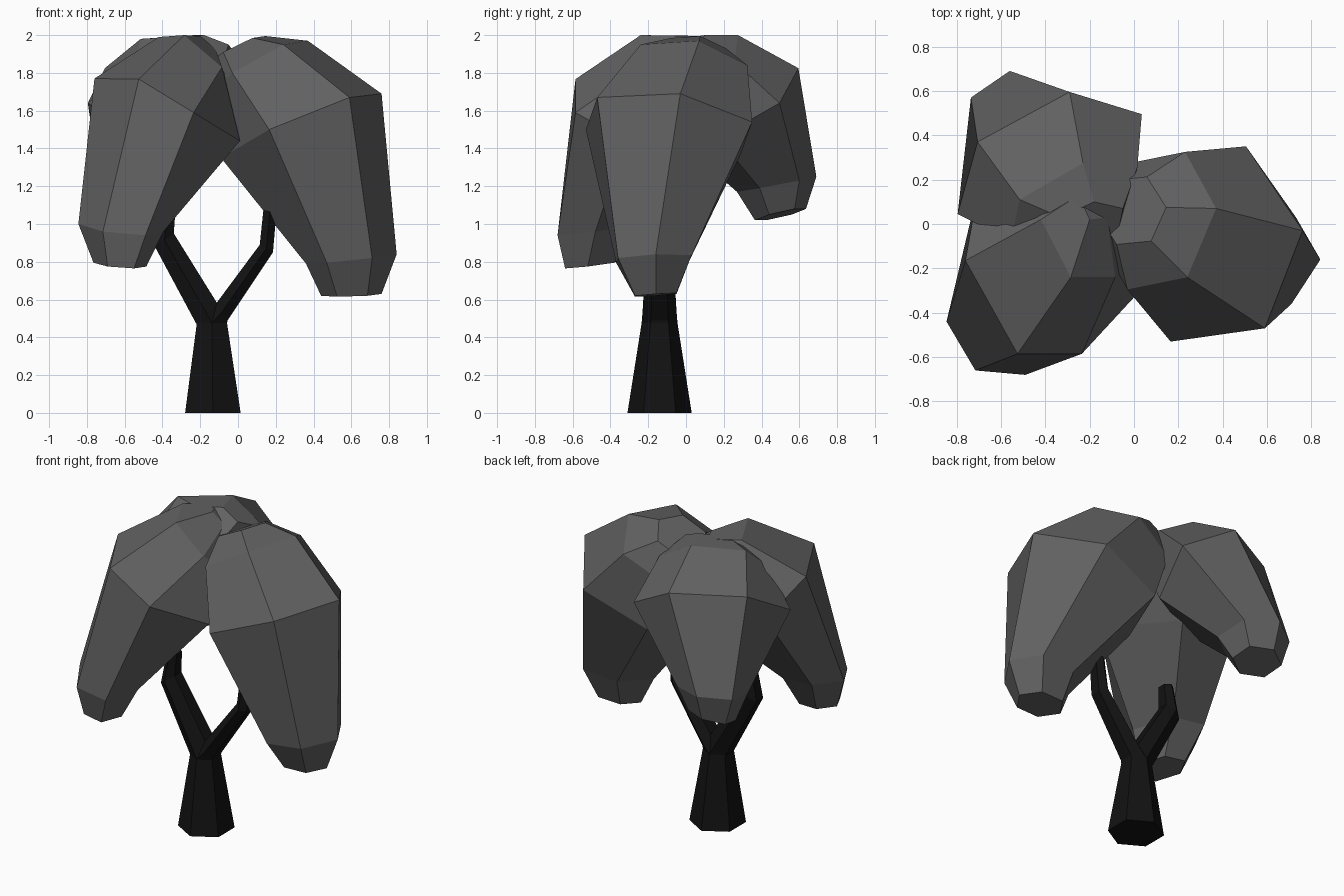
import bpy, bmesh
from math import cos, sin, pi
from mathutils import Vector

if "Cube" in bpy.data.objects:
    bpy.data.objects.remove(bpy.data.objects["Cube"])


def material(name, g):
    m = bpy.data.materials.new(name)
    m.diffuse_color = (g, g, g, 1)
    m.use_nodes = True
    m.node_tree.nodes["Principled BSDF"].inputs["Base Color"].default_value = m.diffuse_color
    return m


FOLIAGE = material("foliage_grey", 0.12)
BARK = material("bark_dark", 0.006)


def loft(name, rings, mat):
    """Skin a stack of equal-length point rings and cap both ends."""
    bm = bmesh.new()
    loops = [[bm.verts.new(p) for p in ring] for ring in rings]
    n = len(loops[0])
    for lo, hi in zip(loops, loops[1:]):
        for i in range(n):
            j = (i + 1) % n
            bm.faces.new((lo[i], lo[j], hi[j], hi[i]))
    bm.faces.new(loops[0][::-1])
    bm.faces.new(loops[-1])
    bmesh.ops.recalc_face_normals(bm, faces=bm.faces[:])
    mesh = bpy.data.meshes.new(name)
    bm.to_mesh(mesh)
    bm.free()
    mesh.materials.append(mat)
    ob = bpy.data.objects.new(name, mesh)
    bpy.context.collection.objects.link(ob)
    return ob


def skew_hexagon(c, a, b):
    """Hexagon from its centre and two neighbouring corner offsets."""
    c, a, b = Vector(c), Vector(a), Vector(b)
    return [c + d for d in (a, b, b - a, -a, -b, a - b)]


def stem_hexagon(x, z, rx, ry, dz=0.0):
    """Hexagon across a stem, corners on the y axis, sloped by dz along x."""
    pts = []
    for k in range(6):
        t = pi / 2 + k * pi / 3
        u = cos(t) / cos(pi / 6)
        pts.append(Vector((x + u * rx, -0.14 + ry * sin(t), z + u * dz)))
    return pts


# Foliage clumps: crown cap, shoulder, widest ring, drooping tip, tip cap
right_clump = [
    ((-0.01, 0.06, 1.92), (0.155, 0.015, 0.075), (0.087, -0.137, 0.065)),
    ((0.10, 0.015, 1.82), (0.27, 0.055, 0.15), (0.14, -0.255, 0.13)),
    ((0.335, -0.09, 1.52), (0.425, 0.06, 0.17), (0.255, -0.38, 0.15)),
    ((0.60, -0.17, 0.815), (0.24, 0.01, 0.025), (0.11, -0.19, 0.005)),
    ((0.60, -0.16, 0.625), (0.16, 0.0, 0.005), (0.085, -0.11, -0.005)),
]
front_clump = [
    ((-0.17, 0.14, 1.93), (-0.08, -0.01, 0.065), (-0.03, -0.12, 0.065)),
    ((-0.22, 0.02, 1.82), (-0.20, 0.0, 0.17), (-0.065, -0.26, 0.18)),
    ((-0.47, -0.165, 1.593), (-0.29, 0.0, 0.177), (-0.055, -0.42, 0.174)),
    ((-0.62, -0.46, 0.98), (-0.225, 0.02, 0.02), (-0.095, -0.20, -0.02)),
    ((-0.625, -0.50, 0.785), (-0.14, 0.02, 0.01), (-0.065, -0.12, -0.01)),
]
back_clump = [
    ((-0.20, 0.0, 1.94), (-0.13, 0.03, 0.05), (0.02, 0.10, 0.06)),
    ((-0.27, 0.09, 1.84), (-0.245, 0.02, 0.14), (0.04, 0.185, 0.16)),
    ((-0.38, 0.27, 1.64), (-0.325, 0.10, 0.185), (0.09, 0.325, 0.185)),
    ((-0.53, 0.48, 1.21), (-0.205, 0.09, 0.02), (-0.03, 0.21, 0.04)),
    ((-0.54, 0.50, 1.05), (-0.14, 0.06, 0.0), (-0.02, 0.135, 0.03)),
]
for name, spec in (("right_foliage", right_clump), ("back_foliage", back_clump)):
    loft(name, [skew_hexagon(*r) for r in spec], FOLIAGE)

# The front clump bulges inward towards the right clump
rings = [skew_hexagon(*r) for r in front_clump]
rings[2][3] = Vector((0.01, -0.32, 1.44))
rings[2][4] = Vector((-0.28, 0.12, 1.41))
rings[2][5] = Vector((-0.70, 0.17, 1.60))
loft("front_left_foliage", rings, FOLIAGE)

# Trunk and its two forked branches
trunk_top = stem_hexagon(-0.138, 0.475, 0.08, 0.095)
loft("trunk", [stem_hexagon(-0.133, 0.0, 0.147, 0.17), trunk_top], BARK)
loft("left_branch", [trunk_top,
                     stem_hexagon(-0.165, 0.525, 0.055, 0.09, 0.055),
                     stem_hexagon(-0.39, 0.915, 0.05, 0.07, 0.035),
                     stem_hexagon(-0.365, 1.09, 0.035, 0.055)], BARK)
loft("right_branch", [trunk_top,
                      stem_hexagon(-0.085, 0.535, 0.03, 0.09, -0.045),
                      stem_hexagon(0.15, 0.87, 0.035, 0.07, -0.02),
                      stem_hexagon(0.17, 1.08, 0.035, 0.055)], BARK)
